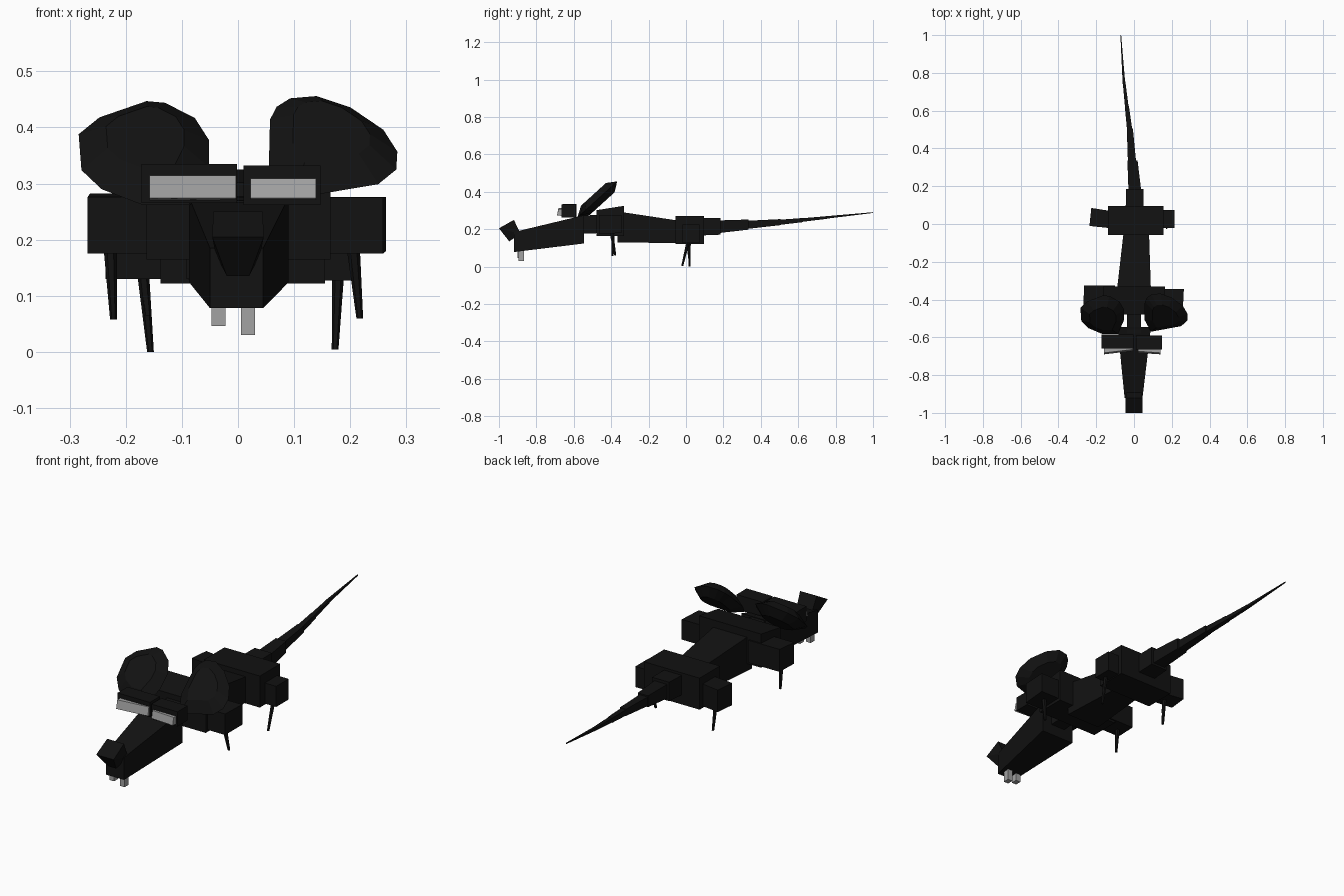
import bpy, bmesh, math
from mathutils import Vector


def material(name, v):
    m = bpy.data.materials.new(name)
    m.diffuse_color = (v, v, v, 1)
    return m


BLACK = material("near_black", 0.006)
GREY = material("mid_grey", 0.36)


def hull(name, pts, mat=BLACK):
    """Convex flat-faced solid around the points."""
    bm = bmesh.new()
    for p in pts:
        bm.verts.new(p)
    res = bmesh.ops.convex_hull(bm, input=bm.verts[:])
    inner = [g for g in res["geom_interior"] if isinstance(g, bmesh.types.BMVert)]
    if inner:
        bmesh.ops.delete(bm, geom=inner, context='VERTS')
    bmesh.ops.dissolve_limit(bm, angle_limit=math.radians(1),
                             verts=bm.verts[:], edges=bm.edges[:])
    bmesh.ops.recalc_face_normals(bm, faces=bm.faces[:])
    me = bpy.data.meshes.new(name)
    bm.to_mesh(me)
    bm.free()
    me.materials.append(mat)
    ob = bpy.data.objects.new(name, me)
    bpy.context.collection.objects.link(ob)
    return ob


def taper(name, front, back, mat=BLACK):
    """Block between two upright rectangles, each (y, x0, x1, z0, z1)."""
    return hull(name, [(x, s[0], z) for s in (front, back)
                       for x in s[1:3] for z in s[3:5]], mat)


def box(name, x, y, z, mat=BLACK):
    return taper(name, (y[0], *x, *z), (y[1], *x, *z), mat)


def stick(name, a, b, ra, rb):
    """Thin six-sided rod, roughly vertical."""
    hull(name, [(p[0] + r * math.cos(i * math.pi / 3),
                 p[1] + r * math.sin(i * math.pi / 3), p[2])
                for p, r in ((a, ra), (b, rb)) for i in range(6)])


# head, neck and nose
taper("head", (-0.92, -0.05, 0.045, 0.078, 0.185), (-0.545, -0.087, 0.09, 0.124, 0.275))
taper("neck", (-0.58, -0.038, 0.038, 0.175, 0.27), (-0.44, -0.038, 0.038, 0.18, 0.28))
hull("nose", [(s * w, y, z) for s in (-1, 1) for w, y, z in
              ((0.046, -1.0, 0.205), (0.044, -0.92, 0.25),
               (0.04, -0.885, 0.175), (0.02, -0.945, 0.135))])

# front teeth
box("left_tooth", (-0.047, -0.022), (-0.90, -0.87), (0.046, 0.1), GREY)
box("right_tooth", (0.005, 0.03), (-0.895, -0.865), (0.03, 0.1), GREY)

# eye housings with pale wedge lenses in front
box("left_eye_housing", (-0.172, -0.002), (-0.66, -0.585), (0.265, 0.335))
box("right_eye_housing", (0.01, 0.147), (-0.665, -0.59), (0.262, 0.332))
for name, xs, ys, z0, z1 in (("left_lens", (-0.158, -0.004), (-0.69, -0.672), 0.27, 0.314),
                             ("right_lens", (0.022, 0.139), (-0.682, -0.69), 0.27, 0.309)):
    pts = []
    for x, y in zip(xs, ys):
        pts += [(x, y, z0 + 0.004), (x, y + 0.008, z1), (x, -0.65, z0), (x, -0.65, z1)]
    hull(name, pts, GREY)

# ears: lens-shaped discs leaning backwards, outlines as (x, z)
ears = {
    "left_ear": [(-0.284, 0.388), (-0.247, 0.418), (-0.163, 0.447), (-0.13, 0.444),
                 (-0.077, 0.417), (-0.052, 0.378), (-0.052, 0.33), (-0.085, 0.262),
                 (-0.17, 0.262), (-0.243, 0.29), (-0.279, 0.324)],
    "right_ear": [(0.057, 0.414), (0.069, 0.437), (0.093, 0.452), (0.14, 0.456),
                  (0.2, 0.436), (0.259, 0.396), (0.284, 0.357), (0.282, 0.325),
                  (0.25, 0.299), (0.165, 0.29), (0.09, 0.272), (0.055, 0.33)],
}
normal = Vector((0, 1, -1.1)).normalized()
for name, outline in ears.items():
    rim = [Vector((x, -0.545 + 1.1 * (z - 0.295), z)) for x, z in outline]
    mid = sum(rim, Vector()) / len(rim)
    pts = list(rim)
    for side in (-1, 1):
        pts += [mid + (p - mid) * 0.6 + normal * 0.034 * side for p in rim]
    hull(name, pts)

# trunk
taper("trunk", (-0.365, -0.092, 0.09, 0.13, 0.295), (0.0, -0.05, 0.078, 0.125, 0.24))
taper("shoulder_block", (-0.478, -0.163, 0.165, 0.165, 0.302),
      (-0.332, -0.163, 0.165, 0.165, 0.325))
box("hip_block", (-0.138, 0.155), (-0.057, 0.095), (0.122, 0.272))

# upper legs
taper("left_front_thigh", (-0.43, -0.268, -0.1, 0.175, 0.276), (-0.325, -0.264, -0.1, 0.175, 0.282))
taper("right_front_thigh", (-0.465, 0.1, 0.258, 0.175, 0.275), (-0.345, 0.1, 0.264, 0.18, 0.276))
hull("left_rear_thigh", [(x, y, z) for z in (0.13, 0.235) for x, y in
                         ((-0.236, -0.01), (-0.226, 0.085), (-0.1, -0.025), (-0.1, 0.065))])
box("right_rear_thigh", (0.1, 0.215), (-0.02, 0.073), (0.127, 0.225))

# thin lower legs
stick("left_front_leg", (-0.228, -0.39, 0.19), (-0.222, -0.392, 0.058), 0.012, 0.006)
stick("right_front_leg", (0.205, -0.4, 0.19), (0.217, -0.378, 0.06), 0.012, 0.006)
stick("left_rear_leg", (-0.17, 0.015, 0.15), (-0.156, 0.02, 0.0), 0.011, 0.006)
stick("right_rear_leg", (0.179, 0.015, 0.15), (0.173, -0.02, 0.004), 0.011, 0.006)
stick("left_rear_knee", (-0.17, 0.02, 0.15), (-0.161, 0.014, 0.065), 0.011, 0.007)

# tail: stepped, tapering segments, each (y0, y1, x0, x1, z0, z1, half sizes)
segments = [(0.06, 0.185, 0.002, 0.004, 0.213, 0.216, 0.047, 0.045),
            (0.17, 0.335, 0.005, -0.008, 0.213, 0.225, 0.034, 0.027),
            (0.32, 0.505, -0.010, -0.022, 0.223, 0.238, 0.022, 0.016),
            (0.49, 0.625, -0.022, -0.038, 0.236, 0.249, 0.014, 0.011),
            (0.61, 0.755, -0.037, -0.053, 0.248, 0.263, 0.010, 0.007),
            (0.74, 1.0, -0.053, -0.070, 0.262, 0.289, 0.007, 0.002)]
for i, (y0, y1, x0, x1, z0, z1, r0, r1) in enumerate(segments):
    taper(f"tail_segment_{i + 1}", (y0, x0 - r0, x0 + r0, z0 - r0, z0 + r0),
          (y1, x1 - r1, x1 + r1, z1 - r1, z1 + r1))
